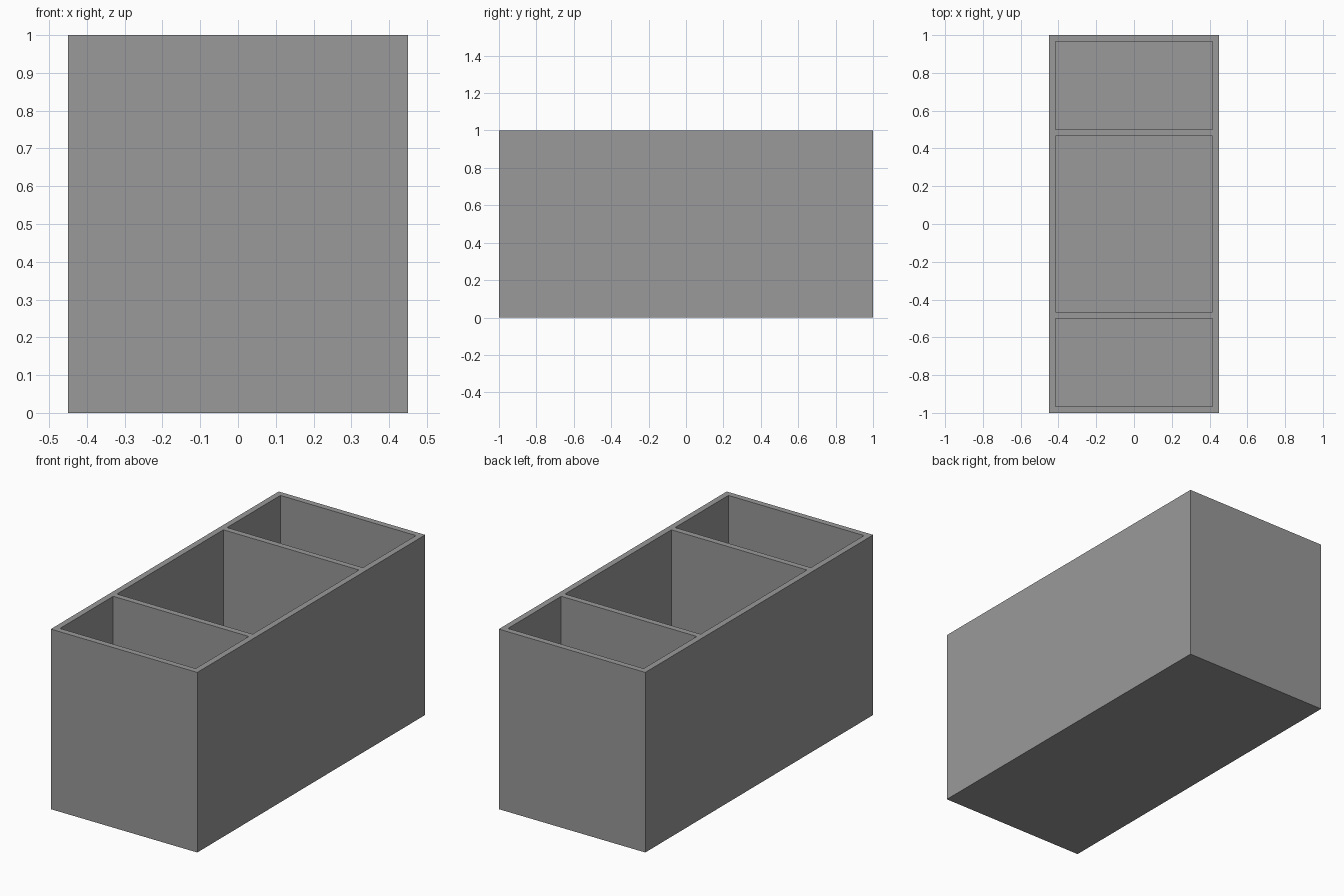
import bpy
import bmesh

cube = bpy.data.objects.get("Cube")
if cube:
    bpy.data.objects.remove(cube, do_unlink=True)

# Proportions: every wall, divider and floor shares one thickness
WALL = 1 / 30
WIDTH, LENGTH, HEIGHT = 0.9, 2.0, 1.0
CELLS = [14 * WALL, 28 * WALL, 14 * WALL]

grey = bpy.data.materials.new("plain_grey")
grey.use_nodes = True
colour = (0.32, 0.32, 0.32, 1)
grey.diffuse_color = colour
grey.node_tree.nodes["Principled BSDF"].inputs["Base Color"].default_value = colour

# Rim layout: wall and compartment strips alternate along the length
xs = [-WIDTH / 2, -WIDTH / 2 + WALL, WIDTH / 2 - WALL, WIDTH / 2]
ys = [-LENGTH / 2]
for cell in CELLS:
    ys += [ys[-1] + WALL, ys[-1] + WALL + cell]
ys.append(LENGTH / 2)

bm = bmesh.new()
rows = [[bm.verts.new((x, y, HEIGHT)) for x in xs] for y in ys]
pockets = []
for j in range(len(ys) - 1):
    for i in range(len(xs) - 1):
        face = bm.faces.new((rows[j][i], rows[j][i + 1],
                             rows[j + 1][i + 1], rows[j + 1][i]))
        if i == 1 and j % 2 == 1:
            pockets.append(face)

# Outer walls: drop the boundary to the ground and close the base
border = [e for e in bm.edges if e.is_boundary]
result = bmesh.ops.extrude_edge_only(bm, edges=border)["geom"]
for v in result:
    if isinstance(v, bmesh.types.BMVert):
        v.co.z = 0
bmesh.ops.holes_fill(bm, edges=[e for e in bm.edges if e.is_boundary], sides=0)

# Compartments: push each pocket down to the floor
for pocket in pockets:
    floor = bmesh.ops.extrude_discrete_faces(bm, faces=[pocket])["faces"][0]
    for v in floor.verts:
        v.co.z = WALL

# Tidy the flat outer sides
bmesh.ops.remove_doubles(bm, verts=bm.verts, dist=0.0001)
sides = [e for e in bm.edges
         if abs(e.verts[0].co.z - e.verts[1].co.z) > 0.99
         and len(e.link_faces) == 2 and e.calc_face_angle() < 0.01]
bmesh.ops.dissolve_edges(bm, edges=sides, use_verts=False)
bmesh.ops.recalc_face_normals(bm, faces=bm.faces)

mesh = bpy.data.meshes.new("divided_box")
bm.to_mesh(mesh)
bm.free()
mesh.materials.append(grey)
box = bpy.data.objects.new("divided_box", mesh)
bpy.context.scene.collection.objects.link(box)
